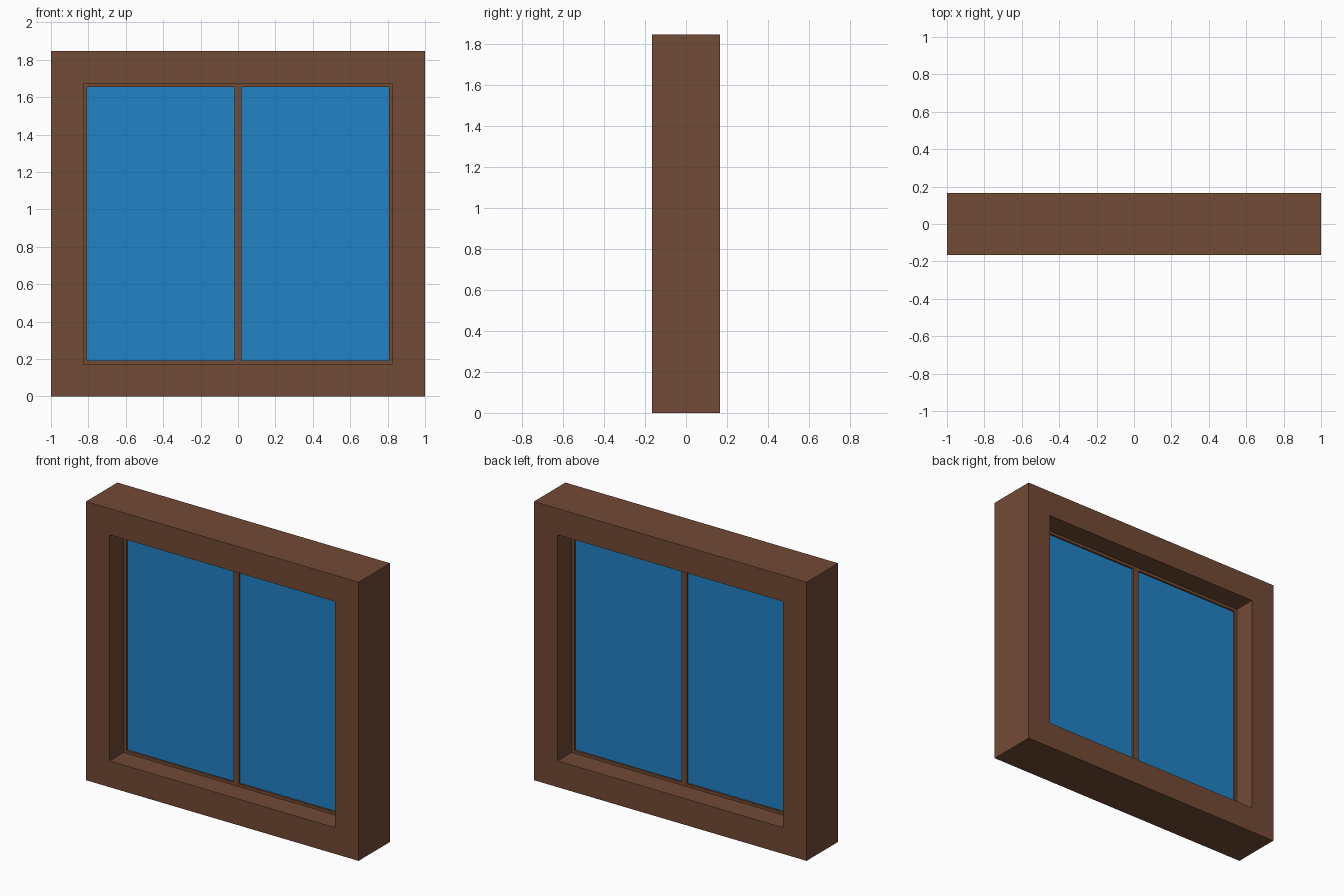
import bpy, bmesh

if "Cube" in bpy.data.objects:
    bpy.data.objects.remove(bpy.data.objects["Cube"])

W, H, D = 1.0, 1.847, 0.165      # half width, height, half depth of the casing
MARGIN = 0.174                   # casing border width
SASH = 0.019                     # sash border width
SASH_D = 0.018                   # sash half depth
GLASS_D = 0.006                  # glass half depth


def material(name, rgb):
    m = bpy.data.materials.new(name)
    m.diffuse_color = (*rgb, 1)
    m.use_nodes = True
    m.node_tree.nodes["Principled BSDF"].inputs["Base Color"].default_value = m.diffuse_color
    return m


wood = material("brown wood", (0.171, 0.069, 0.036))
blue = material("blue glass", (0.0152, 0.227, 0.565))


def finish(name, bm, mat):
    bmesh.ops.recalc_face_normals(bm, faces=bm.faces)
    me = bpy.data.meshes.new(name)
    bm.to_mesh(me)
    bm.free()
    me.materials.append(mat)
    ob = bpy.data.objects.new(name, me)
    bpy.context.collection.objects.link(ob)
    return ob


def box(name, x0, x1, z0, z1, d, mat):
    bm = bmesh.new()
    bmesh.ops.create_cube(bm, size=1)
    for v in bm.verts:
        v.co = ((x0 + x1) / 2 + v.co.x * (x1 - x0),
                v.co.y * 2 * d,
                (z0 + z1) / 2 + v.co.z * (z1 - z0))
    return finish(name, bm, mat)


def ring(name, inset, width, d, mat):
    """Rectangular frame: four mitred sides around an opening."""
    bm = bmesh.new()
    loops = []
    for i, y in ((inset, -d), (inset + width, -d), (inset + width, d), (inset, d)):
        x, z0, z1 = W - i, i, H - i
        loops.append([bm.verts.new(p) for p in
                      ((-x, y, z0), (x, y, z0), (x, y, z1), (-x, y, z1))])
    for a in range(4):
        p, q = loops[a], loops[(a + 1) % 4]
        for k in range(4):
            n = (k + 1) % 4
            bm.faces.new((p[k], p[n], q[n], q[k]))
    return finish(name, bm, mat)


# Outer casing and thin inner sash
ring("casing", 0, MARGIN, D, wood)
ring("sash", MARGIN, SASH, SASH_D, wood)

# Centre bar between the panes
edge = MARGIN + SASH
box("centre_bar", -0.02, 0.02, edge, H - edge, SASH_D, wood)

# Two glass panes
for side, s in (("left", -1), ("right", 1)):
    x0, x1 = sorted((s * 0.02, s * (W - edge)))
    box(side + "_pane", x0, x1, edge, H - edge, GLASS_D, blue)
